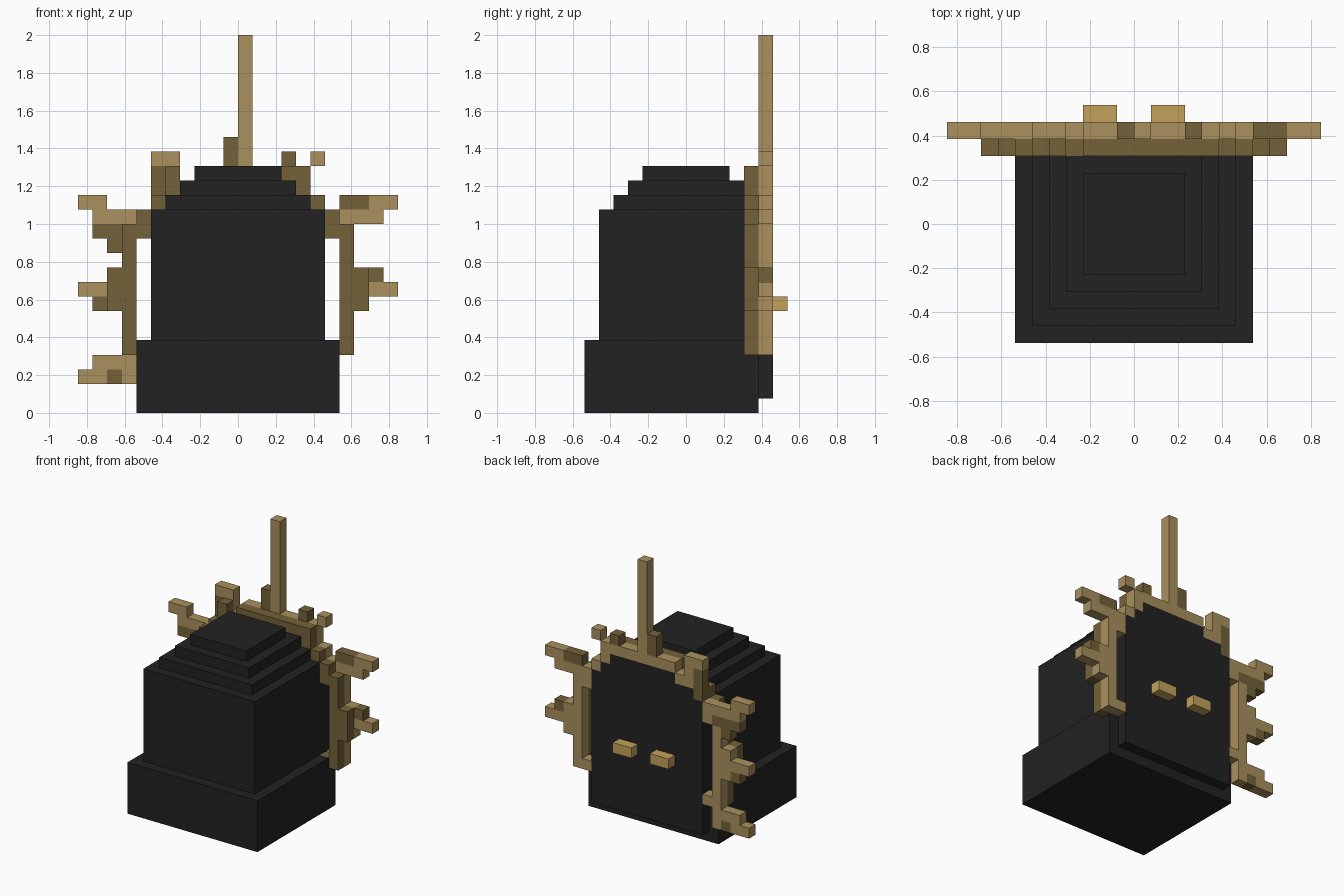
import bpy, bmesh
from mathutils import Vector

if "Cube" in bpy.data.objects:
    bpy.data.objects.remove(bpy.data.objects["Cube"], do_unlink=True)

U = 1 / 13  # size of one block


def material(name, r, g, b):
    m = bpy.data.materials.new(name)
    m.use_nodes = True
    m.diffuse_color = (r, g, b, 1)
    bsdf = next(n for n in m.node_tree.nodes if n.type == 'BSDF_PRINCIPLED')
    bsdf.inputs["Base Color"].default_value = (r, g, b, 1)
    return m


black = material("charcoal black", .016, .016, .016)
tan = material("light bronze", .4, .28, .11)
brown = material("dark bronze", .175, .122, .042)
gold = material("gold", .54, .36, .1)


def fill(cells, x0, x1, y0, y1, z0, z1, mat=0):
    """Fill a block range with one material slot."""
    for x in range(x0, x1):
        for y in range(y0, y1):
            for z in range(z0, z1):
                cells[x, y, z] = mat


def build(name, cells, mats):
    """Make a mesh from the exposed sides of the filled blocks."""
    bm = bmesh.new()
    for cell, mat in cells.items():
        centre = Vector(cell) + Vector((.5, .5, .5))
        for axis in range(3):
            for sign in (-1, 1):
                n = Vector((0, 0, 0))
                n[axis] = sign
                if tuple(int(c + d) for c, d in zip(cell, n)) in cells:
                    continue
                a = Vector((0, 0, 0))
                a[(axis + 1) % 3] = .5
                b = n.cross(a)
                mid = centre + n / 2
                corners = (mid - a - b, mid + a - b, mid + a + b, mid - a + b)
                face = bm.faces.new([bm.verts.new(c * U) for c in corners])
                face.material_index = mat
    bmesh.ops.remove_doubles(bm, verts=bm.verts, dist=U / 100)
    bmesh.ops.dissolve_limit(bm, angle_limit=.01, verts=bm.verts,
                             edges=bm.edges, delimit={'MATERIAL'})
    mesh = bpy.data.meshes.new(name)
    bm.to_mesh(mesh)
    bm.free()
    for m in mats:
        mesh.materials.append(m)
    obj = bpy.data.objects.new(name, mesh)
    bpy.context.collection.objects.link(obj)


# Pedestal
cells = {}
fill(cells, -7, 7, -7, 5, 0, 5)
fill(cells, -6, 6, 5, 6, 1, 5)
build("pedestal", cells, [black])

# Main body with stepped roof, and the panel inside the frame
cells = {}
fill(cells, -6, 6, -6, 6, 5, 14)
for half, z in ((5, 14), (4, 15), (3, 16)):
    fill(cells, -half, half, -half, half, z, z + 1)
fill(cells, -5, 5, 5, 6, 14, 15)
fill(cells, -3, 4, 4, 6, 15, 16)
build("body", cells, [black])


def arch(cells, y, mat):
    """Stepped arch shared by both frame layers."""
    for x, z0, z1 in ((8, 7, 10), (7, 4, 13), (6, 4, 5), (6, 12, 14),
                      (5, 14, 15), (4, 15, 17)):
        for left in (x, -x - 1):
            fill(cells, left, left + 1, y, y + 1, z0, z1, mat)
    fill(cells, -3, 4, y, y + 1, 16, 17, mat)
    fill(cells, -4, -3, y, y + 1, 15, 16, mat)


# Front frame layer, dark all over
cells = {}
arch(cells, 4, 0)
build("front_frame", cells, [brown])

# Back frame layer with spire and branches
cells = {}
arch(cells, 5, 0)
light = ((0, 1, 17, 26), (-6, -4, 16, 18), (5, 6, 17, 18),
         (-11, -9, 14, 15), (-10, -6, 13, 14), (9, 11, 14, 15),
         (6, 10, 13, 14), (-11, -9, 8, 9), (9, 11, 8, 9),
         (-8, -7, 2, 4), (-10, -7, 3, 4), (-11, -9, 2, 3))
dark = ((-1, 0, 17, 19), (3, 4, 17, 18), (-6, -5, 14, 17),
        (-10, -7, 12, 13), (-9, -8, 11, 12), (7, 9, 14, 15),
        (9, 10, 9, 10), (-10, -9, 7, 8), (-9, -8, 2, 3))
for mat, spans in enumerate((light, dark)):
    for x0, x1, z0, z1 in spans:
        fill(cells, x0, x1, 5, 6, z0, z1, mat)
build("back_frame", cells, [tan, brown])

# Two pegs on the back panel
for side, x in (("left", 1), ("right", -3)):
    cells = {}
    fill(cells, x, x + 2, 6, 7, 7, 8)
    build(side + "_peg", cells, [gold])
